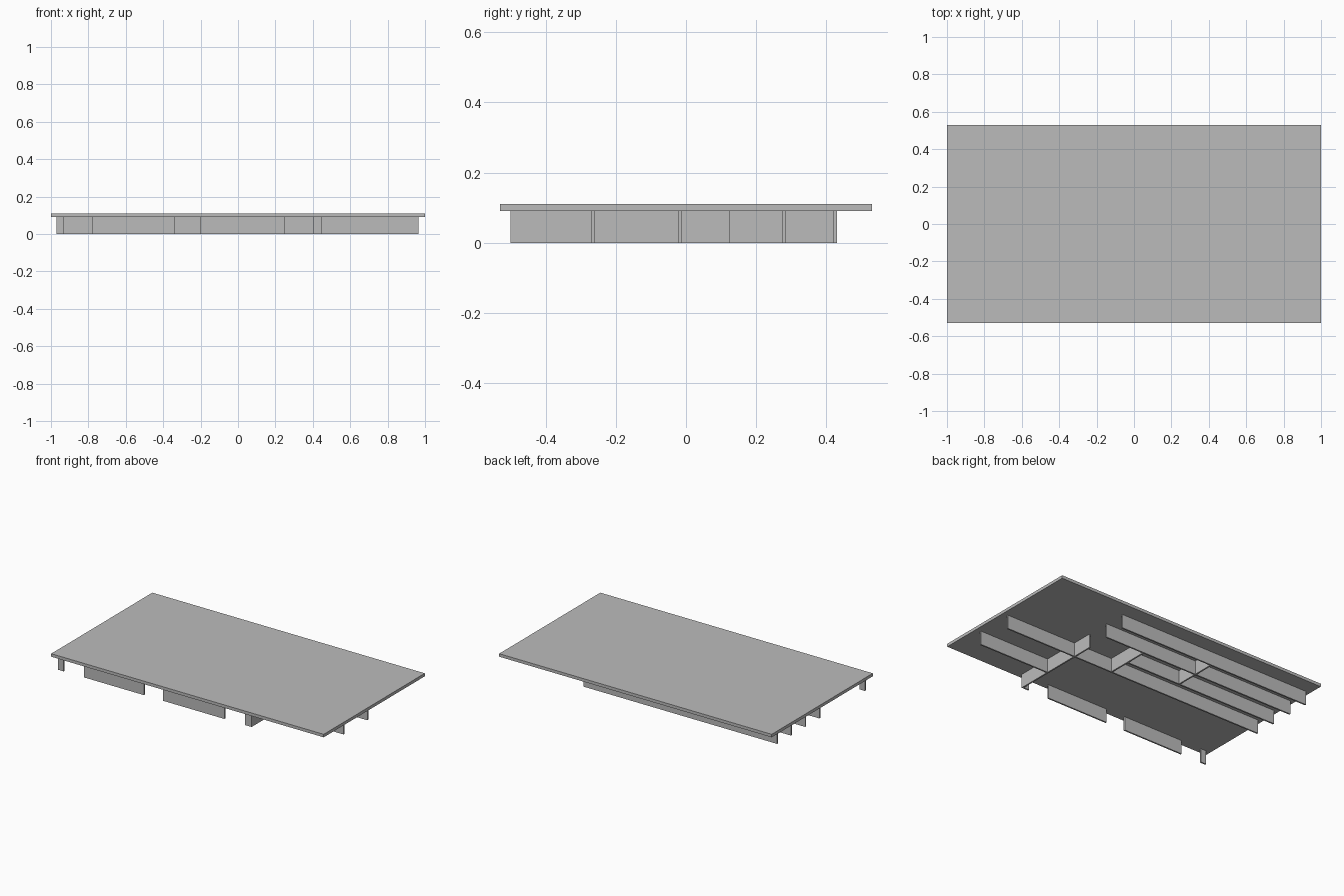
import bpy

cube = bpy.data.objects.get("Cube")
if cube:
    bpy.data.objects.remove(cube, do_unlink=True)

# Single plain grey
grey = bpy.data.materials.new("plain_grey")
grey.use_nodes = True
colour = (0.5, 0.5, 0.5, 1)
grey.diffuse_color = colour
bsdf = next(n for n in grey.node_tree.nodes if n.type == 'BSDF_PRINCIPLED')
bsdf.inputs["Base Color"].default_value = colour

WALL_TOP, ROOF_TOP, THICK = 0.09, 0.11, 0.01


def box(name, x0, x1, y0, y1, z0, z1):
    bpy.ops.mesh.primitive_cube_add(
        size=1, location=((x0 + x1) / 2, (y0 + y1) / 2, (z0 + z1) / 2))
    ob = bpy.context.object
    ob.name = name
    ob.scale = (x1 - x0, y1 - y0, z1 - z0)
    bpy.ops.object.transform_apply(location=False, rotation=False, scale=True)
    ob.data.materials.append(grey)


def wall_along_x(name, y, x0, x1):
    box(name, x0, x1, y - THICK / 2, y + THICK / 2, 0, WALL_TOP)


def wall_along_y(name, x, y0, y1):
    box(name, x - THICK / 2, x + THICK / 2, y0, y1, 0, WALL_TOP)


# Flat roof slab
box("roof_slab", -1, 1, -0.53, 0.53, WALL_TOP, ROOF_TOP)

# Long walls running side to side
LEFT, RIGHT, SPINE = 0.965, -0.97, 0.445
wall_along_x("back_wall", 0.425, RIGHT, 0.45)
wall_along_x("rear_room_wall", 0.28, RIGHT, 0.45)
wall_along_x("middle_room_wall", 0.13, RIGHT, 0.163)
wall_along_x("central_wall", -0.0175, RIGHT, LEFT)
wall_along_x("left_room_wall", -0.265, SPINE, LEFT)

# Front wall, broken by openings
for i, (x0, x1) in enumerate([(-0.97, -0.93), (-0.78, -0.34),
                              (-0.2, 0.25), (0.4, 0.45)]):
    wall_along_x(f"front_wall_{i + 1}", -0.495, x0, x1)

# Cross walls running front to back
wall_along_y("spine_wall", SPINE, -0.5, 0.125)
wall_along_y("hall_cross_wall", 0.16, -0.0175, 0.28)
wall_along_y("room_divider", -0.24, 0.13, 0.425)
